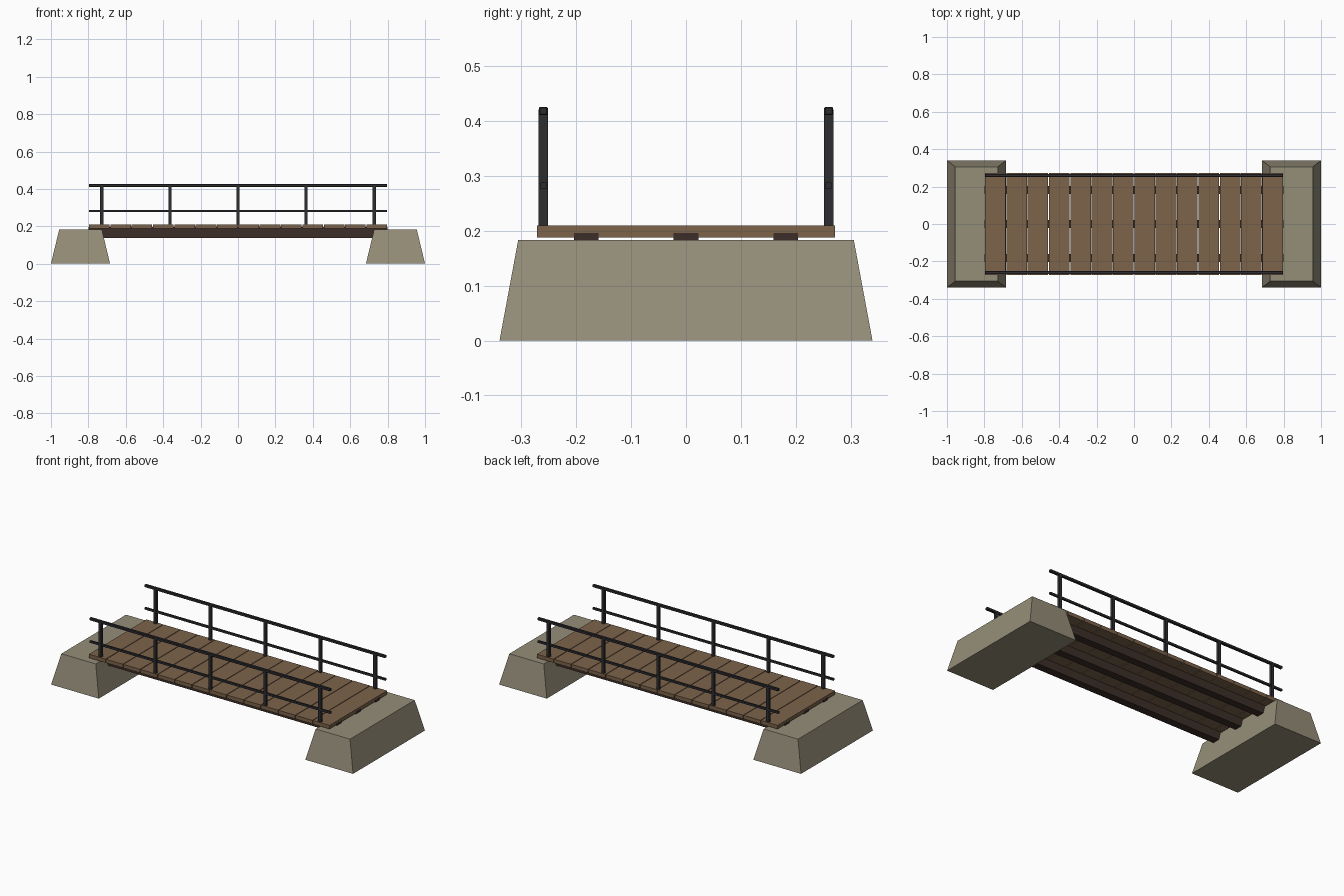
import bpy, bmesh

if "Cube" in bpy.data.objects:
    bpy.data.objects.remove(bpy.data.objects["Cube"])

def material(name, rgb):
    m = bpy.data.materials.new(name)
    m.diffuse_color = (*rgb, 1)
    m.use_nodes = True
    m.node_tree.nodes["Principled BSDF"].inputs["Base Color"].default_value = m.diffuse_color
    return m

STONE = material("stone", (0.30, 0.27, 0.19))
WOOD = material("plank_wood", (0.20, 0.125, 0.068))
DARK = material("beam_wood", (0.045, 0.027, 0.021))
METAL = material("rail_metal", (0.026, 0.026, 0.030))

def box(name, x, y, z, mat, top=None, bevel=0):
    """Box from (min, max) ranges; top gives separate x and y ranges for the upper face."""
    tx, ty = top or (x, y)
    bm = bmesh.new()
    rings = []
    for (x0, x1), (y0, y1), h in ((x, y, z[0]), (tx, ty, z[1])):
        rings.append([bm.verts.new((a, b, h)) for a, b in
                      ((x0, y0), (x1, y0), (x1, y1), (x0, y1))])
    lo, hi = rings
    bm.faces.new(lo[::-1])
    bm.faces.new(hi)
    for i in range(4):
        j = (i + 1) % 4
        bm.faces.new((lo[i], lo[j], hi[j], hi[i]))
    if bevel:
        bmesh.ops.bevel(bm, geom=bm.edges[:], offset=bevel, segments=1, affect='EDGES')
    me = bpy.data.meshes.new(name)
    bm.to_mesh(me)
    bm.free()
    me.materials.append(mat)
    ob = bpy.data.objects.new(name, me)
    bpy.context.collection.objects.link(ob)
    return ob

def around(c, half):
    return (c - half, c + half)

HALF = 0.797  # half length of the deck

# Tapered stone abutments
for side, s in (("left", -1), ("right", 1)):
    box(f"{side}_abutment", around(s * 0.842, 0.158), around(0, 0.34), (0, 0.183), STONE,
        top=(around(s * 0.842, 0.114), around(0, 0.306)))

# Beams under the deck
for i, y in enumerate((-0.182, 0, 0.182)):
    box(f"beam_{i + 1}", around(0, HALF + 0.001), around(y, 0.0225), (0.138, 0.196), DARK)

# Deck planks
COUNT, GAP = 14, 0.004
pitch = (2 * HALF + GAP) / COUNT
for i in range(COUNT):
    x = (i - (COUNT - 1) / 2) * pitch
    box(f"plank_{i + 1}", around(x, (pitch - GAP) / 2), around(0, 0.272), (0.188, 0.21), WOOD)

# Railings
for side, s in (("front", -1), ("back", 1)):
    y = s * 0.26
    for i in range(5):
        box(f"{side}_post_{i + 1}", around((i - 2) * 0.364, 0.0085), around(y, 0.0085),
            (0.2, 0.421), METAL)
    box(f"{side}_top_rail", around(0, HALF), around(y, 0.008), (0.411, 0.426), METAL, bevel=0.002)
    box(f"{side}_middle_rail", around(0, HALF), around(y, 0.0055), (0.276, 0.288), METAL)
